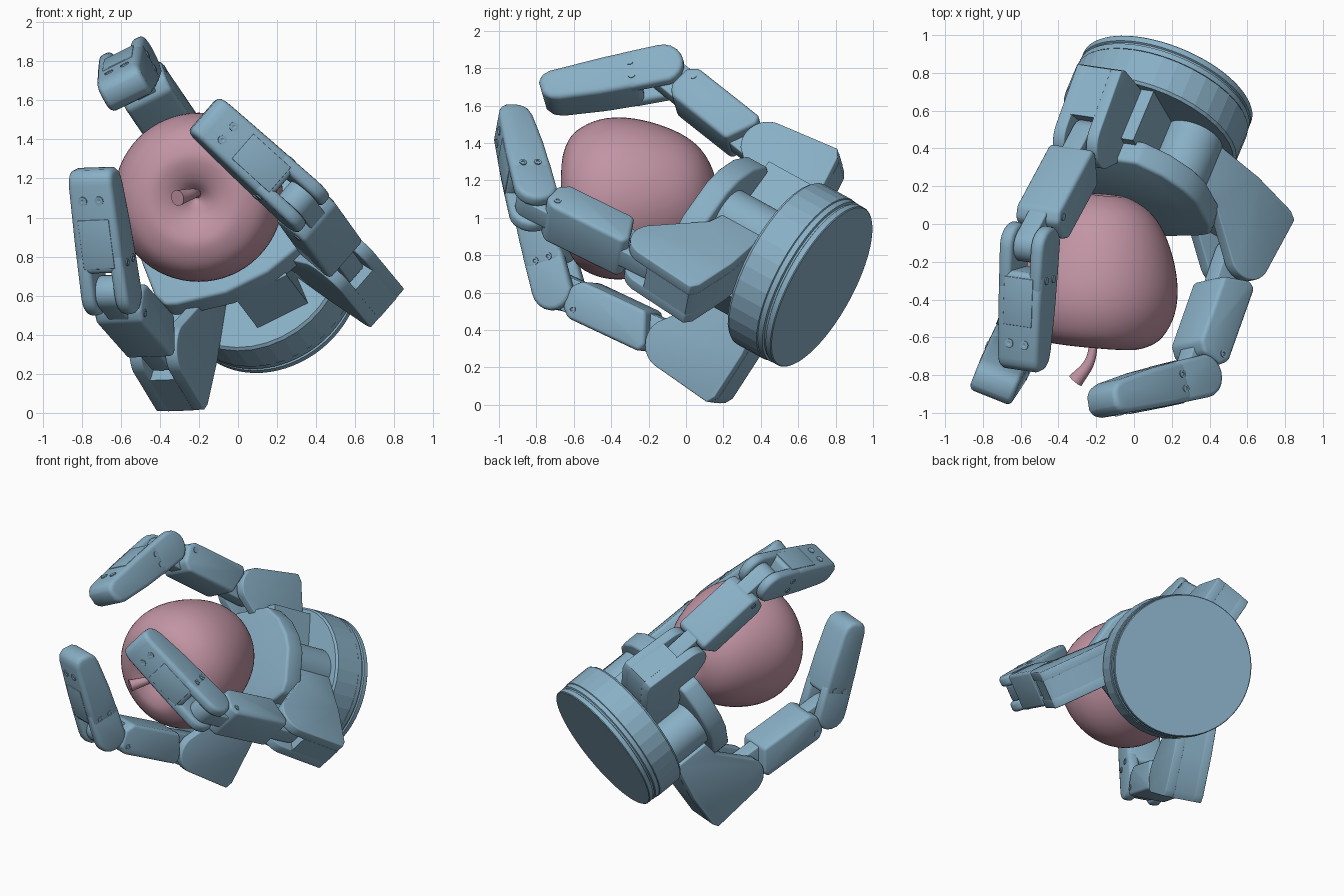
import bpy, bmesh
from math import sin, cos, pi, radians
from mathutils import Vector, Matrix

if "Cube" in bpy.data.objects:
    bpy.data.objects.remove(bpy.data.objects["Cube"])


def material(name, rgb):
    m = bpy.data.materials.new(name)
    m.diffuse_color = (*rgb, 1)
    m.use_nodes = True
    m.node_tree.nodes["Principled BSDF"].inputs["Base Color"].default_value = m.diffuse_color
    return m


BLUE = material("hand_blue", (0.25, 0.43, 0.56))
PINK = material("apple_pink", (0.54, 0.30, 0.37))


def frame(x, y, z, origin):
    return Matrix([[x[i], y[i], z[i], origin[i]] for i in range(3)] + [[0, 0, 0, 1]])


def finish(name, bm, M, mat, angle):
    bmesh.ops.recalc_face_normals(bm, faces=bm.faces)
    me = bpy.data.meshes.new(name)
    bm.to_mesh(me)
    bm.free()
    me.materials.append(mat)
    ob = bpy.data.objects.new(name, me)
    bpy.context.collection.objects.link(ob)
    ob.matrix_world = M
    if angle:
        bpy.ops.object.select_all(action='DESELECT')
        ob.select_set(True)
        bpy.context.view_layer.objects.active = ob
        bpy.ops.object.shade_smooth_by_angle(angle=radians(angle))
    return ob


def slab(name, pts, y0, y1, M, bevel=0.0, taper=0.0):
    """Extrude an x-z outline from y0 to y1, round hard edges, narrow along x."""
    bm = bmesh.new()
    face = bm.faces.new([bm.verts.new((a, y0, b)) for a, b in pts])
    new = bmesh.ops.extrude_face_region(bm, geom=[face])["geom"]
    bmesh.ops.translate(bm, vec=(0, y1 - y0, 0),
                        verts=[v for v in new if isinstance(v, bmesh.types.BMVert)])
    bmesh.ops.recalc_face_normals(bm, faces=bm.faces)
    if bevel:
        hard = [e for e in bm.edges if e.calc_face_angle(0) > radians(35)]
        bmesh.ops.bevel(bm, geom=hard, offset=bevel, segments=3, profile=0.5,
                        affect='EDGES', clamp_overlap=True)
    for v in bm.verts:
        v.co.y *= 1 - taper * max(v.co.x, 0)
    return finish(name, bm, M, BLUE, 32)


def lathe(name, pts, n, M, mat=BLUE, angle=30):
    """Turn a (radius, height) profile round local z."""
    bm = bmesh.new()
    vs = [bm.verts.new((r, 0, h)) for r, h in pts]
    edges = [bm.edges.new(p) for p in zip(vs, vs[1:])]
    bmesh.ops.spin(bm, geom=vs + edges, cent=(0, 0, 0), axis=(0, 0, 1),
                   angle=2 * pi, steps=n, use_duplicate=False)
    bmesh.ops.remove_doubles(bm, verts=bm.verts, dist=1e-4)
    return finish(name, bm, M, mat, angle)


def smooth_line(pts, n=5):
    """Catmull-Rom subdivision of a 2D or 3D point list."""
    P = [Vector(p) for p in pts]
    P = [2 * P[0] - P[1]] + P + [2 * P[-1] - P[-2]]
    out = []
    for a, b, c, d in zip(P, P[1:], P[2:], P[3:]):
        for i in range(n):
            t = i / n
            out.append(0.5 * (2 * b + (c - a) * t + (2 * a - 5 * b + 4 * c - d) * t * t
                              + (3 * b - a - 3 * c + d) * t ** 3))
    return out + [P[-2]]


def arc(cx, cy, r, a0, a1, n=9):
    return [(cx + r * cos(radians(a0 + (a1 - a0) * i / n)),
             cy + r * sin(radians(a0 + (a1 - a0) * i / n))) for i in range(n + 1)]


# Hand frame: x across, y toward the single finger, z out of the palm
W = Vector((-0.344, -0.823, 0.452)).normalized()
Y = Vector((-0.303, 0.553, 0.777))
Y = (Y - W * Y.dot(W)).normalized()
HAND = frame(Y.cross(W), Y, W, (0.178, 0.727, 0.630))

# Round base: faceted drum with two thin rings at the back
lathe("base_drum", [(0, .08), (.47, .08), (.487, .09), (.487, .27), (.475, .285), (0, .285)],
      36, HAND, angle=0)
lathe("base_rings", [(0, 0), (.475, 0), (.48, .005), (.48, .035), (.47, .04), (.47, .05),
                     (.482, .055), (.482, .085), (0, .085)], 72, HAND)

# Palm: rounded plate on a central block (outline lies in hand x-y)
FLAT = HAND @ Matrix(((1, 0, 0, 0), (0, 0, 1, 0), (0, -1, 0, 0), (0, 0, 0, 1)))
half = [(.12, -.36), (.38, -.29), (.44, -.26), (.47, -.18), (.47, .05), (.43, .16),
        (.34, .28), (.21, .375)]
slab("palm_plate", half + [(-x, y) for x, y in reversed(half)], -.71, -.57, FLAT, .02)
slab("palm_block", [(-.10, -.36), (.19, -.36), (.17, .42), (-.14, .42)], -.60, -.27, FLAT)


def finger(name, pivot, qdir, base, knuckle, tip):
    q = Vector((*qdir, 0)).normalized()
    z = Vector((0, 0, 1))
    F = HAND @ frame(q, z.cross(q), z, (*pivot, 0))
    cq = base[0] + .175

    # Housing: solid middle and two cheeks holding the joint
    inner = [(.22, .57), (.1, .54), (.1, .285), (.42, .285)]
    foot = [(cq - .045, .32), (cq, .35)]
    cheek = foot + arc(*base, .14, 12, 125) + inner
    for s, side in ((-1, "a"), (1, "b")):
        slab(f"{name}_housing_cheek_{side}", cheek, *sorted((s * .065, s * .133)), F, .008)
    slab(f"{name}_housing_core", foot + [(cq - .03, .64), (base[0], .60), (.40, .62)] + inner,
         -.07, .07, F)

    def link(p0, p1):
        d = Vector((p1[0] - p0[0], 0, p1[1] - p0[1])).normalized()
        return F @ frame(d, (0, -1, 0), (d.z, 0, -d.x), (p0[0], 0, p0[1]))

    def screw(label, M, a, b, y):
        S = M @ Matrix.Translation((a, y, b)) @ Matrix.Rotation(pi / 2, 4, 'X')
        lathe(label, [(0, -.005), (.02, -.005), (.02, .005), (.01, .005), (.008, 0), (0, 0)], 14, S)

    # Proximal link: box with a narrow tongue at each joint
    P = link(base, knuckle)
    L = (Vector(knuckle) - Vector(base)).length
    slab(f"{name}_link_tongue", arc(0, 0, .10, 90, 270) + arc(L, 0, .09, -90, 90), -.055, .055, P, .008)
    slab(f"{name}_link_box", [(.20, -.11), (.60, -.11), (.65, -.06), (.65, .06), (.60, .105),
                              (.15, .105), (.13, .06)], -.13, .13, P, .022)
    for y in (-.13, .13):
        screw(f"{name}_link_screw", P, .59, .05, y)

    # Distal link: fork round the knuckle, body narrowing to the tip
    D = link(knuckle, tip)
    fork = arc(0, 0, .115, 85, 255) + [(.20, -.113), (.24, .107)]
    for s, side in ((-1, "a"), (1, "b")):
        slab(f"{name}_tip_fork_{side}", fork, *sorted((s * .055, s * .130)), D, .025, .15)
    slab(f"{name}_tip_body", [(.13, -.112), (.35, -.11), (.57, -.095), (.63, -.08), (.66, -.04),
                              (.668, .03), (.65, .07), (.6, .085), (.3, .105), (.13, .11)],
         -.132, .132, D, .03, .15)
    # Back panel and screws on the outside of the fingertip
    slab(f"{name}_tip_panel", [(.16, .08), (.42, .08), (.42, .102), (.16, .114)], -.085, .085, D, .004)
    for y in (-.129, .129):
        for b in (-.04, .04):
            screw(f"{name}_tip_screw", D, .17, b, y)
    for y in (-.045, .045):
        lathe(f"{name}_panel_screw", [(0, -.01), (.024, -.01), (.024, .006), (.01, .006), (0, 0)], 14,
              D @ Matrix.Translation((.52, y, .09)))


# Three fingers: one fixed, and a mirrored spreading pair on pivots
finger("upper_finger", (-.035, 0), (0, 1), (.52, .695), (.645, 1.46), (.20, 1.96))
for s, side, shift in ((1, "right", -.03), (-1, "left", -.012)):
    finger(f"{side}_finger", (s * .267 + shift, 0), (s * .46, -.887),
           (.56, .685), (.605, 1.435), (.135, 1.90))
    lathe(f"{side}_pivot_drum", [(0, .28), (.16, .28), (.16, .58), (0, .58)], 32,
          HAND @ Matrix.Translation((s * .267, 0, 0)))

# Apple: wide at the stem end, dimpled at both ends
axis = Vector((-.09, -.99, -.05)).normalized()
ax = Vector((0, 0, 1)).cross(axis).normalized()
APPLE = frame(ax, axis.cross(ax), axis, (-.155, .155, 1.13))
profile = [(0, .04), (.05, .01), (.12, .005), (.24, .065), (.33, .17), (.40, .33), (.432, .49),
           (.418, .63), (.355, .745), (.25, .80), (.17, .795), (.09, .755), (.03, .69), (0, .67)]
pts = [(max(p.x, 0), p.y) for p in smooth_line(profile, 4)]
lathe("apple", pts, 64, APPLE, PINK, 80)

# Stem: bent tapered tube
path = smooth_line([(-.21, -.50, 1.12), (-.215, -.64, 1.125), (-.24, -.74, 1.12), (-.31, -.83, 1.10)], 4)
bm = bmesh.new()
rings = []
for i, p in enumerate(path):
    d = (path[min(i + 1, len(path) - 1)] - path[max(i - 1, 0)]).normalized()
    u = d.cross(Vector((0, 0, 1))).normalized()
    v = u.cross(d)
    r = .022 + .02 * (i / (len(path) - 1)) ** 3
    rings.append([bm.verts.new(p + r * (cos(a * pi / 6) * u + sin(a * pi / 6) * v)) for a in range(12)])
for A, B in zip(rings, rings[1:]):
    for k in range(12):
        bm.faces.new((A[k], A[(k + 1) % 12], B[(k + 1) % 12], B[k]))
bm.faces.new(rings[0])
bm.faces.new(rings[-1])
finish("apple_stem", bm, Matrix(), PINK, 40)
